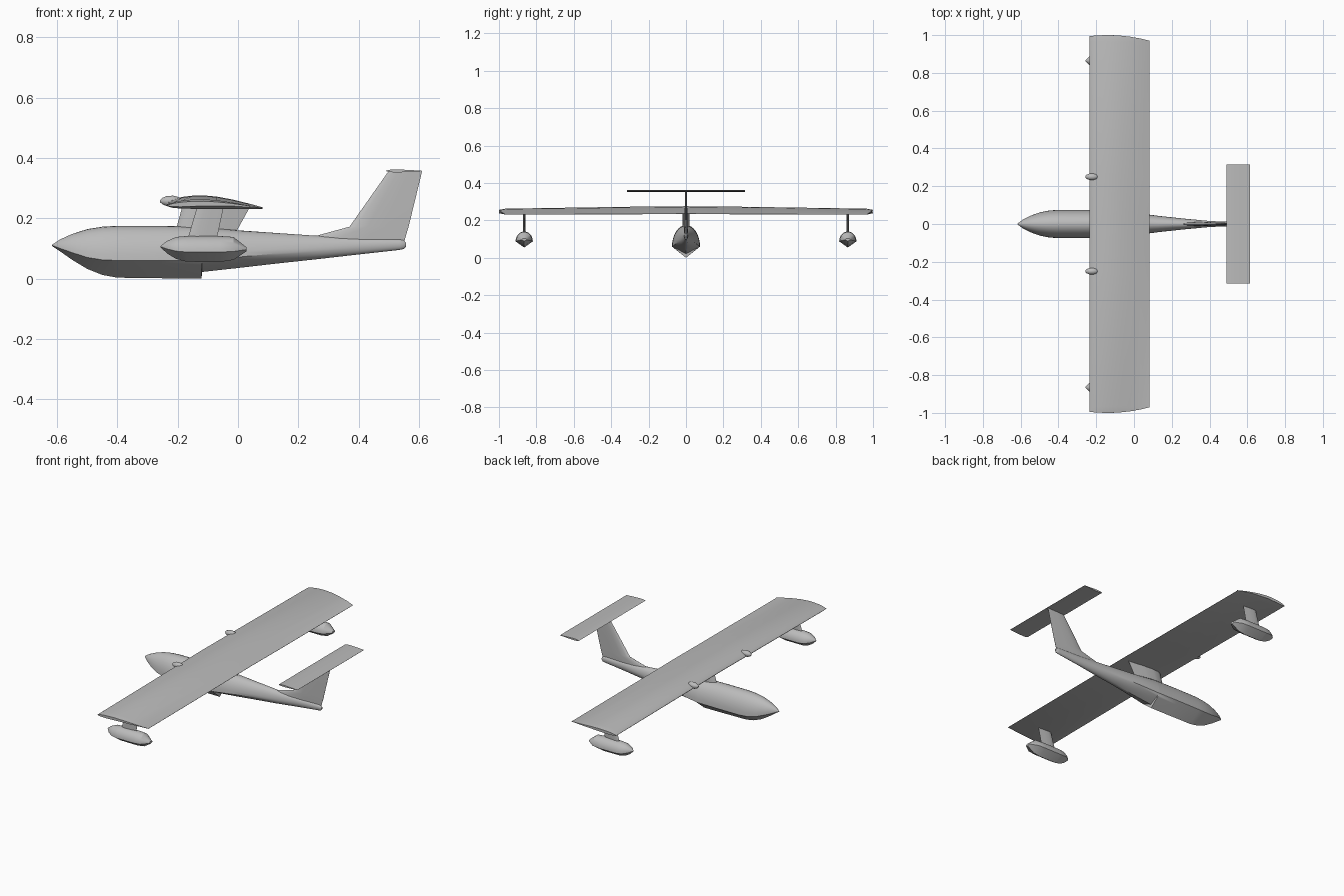
import bpy, bmesh
from math import sin, cos, pi, radians

if "Cube" in bpy.data.objects:
    bpy.data.objects.remove(bpy.data.objects["Cube"], do_unlink=True)

grey = bpy.data.materials.new("light grey")
grey.use_nodes = True
grey.diffuse_color = (0.5, 0.5, 0.5, 1)
grey.node_tree.nodes["Principled BSDF"].inputs["Base Color"].default_value = (0.5, 0.5, 0.5, 1)


def loft(name, rings, angle=30):
    """Skin a list of equal-length point rings and cap both ends."""
    bm = bmesh.new()
    rows = [[bm.verts.new(p) for p in ring] for ring in rings]
    n = len(rows[0])
    for a, b in zip(rows, rows[1:]):
        for i in range(n):
            j = (i + 1) % n
            bm.faces.new((a[i], a[j], b[j], b[i]))
    bm.faces.new(rows[0])
    bm.faces.new(rows[-1])
    bmesh.ops.remove_doubles(bm, verts=bm.verts[:], dist=0.0002)
    bmesh.ops.recalc_face_normals(bm, faces=bm.faces[:])
    mesh = bpy.data.meshes.new(name)
    bm.to_mesh(mesh)
    bm.free()
    mesh.materials.append(grey)
    obj = bpy.data.objects.new(name, mesh)
    bpy.context.collection.objects.link(obj)
    bpy.ops.object.select_all(action='DESELECT')
    obj.select_set(True)
    bpy.context.view_layer.objects.active = obj
    bpy.ops.object.shade_smooth_by_angle(angle=radians(angle))
    return obj


def hull_ring(x, w, top, chine, keel, roundness=0.0, y0=0.0, steps=16):
    """Arched deck above the chine, V bottom below it (blended to round)."""
    ring = []
    for i in range(steps + 1):
        a = pi * i / steps
        ring.append((x, y0 + w * cos(a), chine + (top - chine) * sin(a)))
    for i in range(1, steps):
        t = i / steps
        vy, vz = 2 * t - 1, 1 - abs(2 * t - 1)
        ry, rz = -cos(pi * t), sin(pi * t)
        y = vy + (ry - vy) * roundness
        z = vz + (rz - vz) * roundness
        ring.append((x, y0 + w * y, chine - (chine - keel) * z))
    return ring


# Flying-boat hull with a step, tapering into the tail boom
loft("hull", [hull_ring(*s) for s in (
    (-0.617, 0.002, 0.112, 0.110, 0.108),
    (-0.59, 0.022, 0.130, 0.100, 0.090),
    (-0.55, 0.043, 0.148, 0.086, 0.062),
    (-0.50, 0.061, 0.164, 0.070, 0.032),
    (-0.45, 0.071, 0.172, 0.062, 0.012),
    (-0.40, 0.075, 0.175, 0.060, 0.003),
    (-0.25, 0.075, 0.175, 0.060, 0.001),
    (-0.121, 0.073, 0.172, 0.060, 0.000),
    (-0.119, 0.073, 0.172, 0.060, 0.022),
    (0.0, 0.060, 0.160, 0.071, 0.035, 0.3),
    (0.13, 0.043, 0.151, 0.084, 0.050, 0.6),
    (0.26, 0.029, 0.142, 0.095, 0.064, 0.9),
    (0.40, 0.016, 0.134, 0.107, 0.080, 1.0),
    (0.535, 0.010, 0.130, 0.113, 0.095, 1.0),
    (0.55, 0.008, 0.127, 0.113, 0.098, 1.0),
    (0.557, 0.004, 0.119, 0.113, 0.106, 1.0))])

# Wing-tip floats
for side, label in ((1, "back"), (-1, "front")):
    loft("float_" + label, [hull_ring(*s, 0.0, side * 0.865) for s in (
        (-0.257, 0.002, 0.108, 0.106, 0.104),
        (-0.235, 0.025, 0.125, 0.098, 0.083),
        (-0.205, 0.042, 0.138, 0.091, 0.065),
        (-0.17, 0.046, 0.141, 0.088, 0.056),
        (-0.06, 0.046, 0.141, 0.088, 0.055),
        (-0.015, 0.042, 0.138, 0.090, 0.062),
        (0.028, 0.014, 0.104, 0.096, 0.090))])

# Main wing: cambered section with upswept tips
UPPER = ((0, .38), (.02, .52), (.07, .70), (.16, .88), (.27, .98), (.38, 1),
         (.52, .90), (.68, .67), (.85, .35), (1, .03))
LOWER = ((1, 0), (.7, 0), (.4, 0), (.15, .03), (.05, .13), (.01, .26))


def wing_ring(y, base, height, tip=False):
    ring = []
    for k, (u, v) in enumerate(UPPER + LOWER):
        yy = y
        if tip:
            yy = (1 - 0.06 * (u - 0.3) ** 2) * (1 if y > 0 else -1)
            # the underside curls up toward the upper skin
            v = v * 0.9 if k < len(UPPER) else 0.3 * sin(pi * (1 - u)) + v
        ring.append((-0.235 + 0.317 * u, yy, base + height * v))
    return ring


loft("wing", [wing_ring(-1, 0.234, 0.025, True), wing_ring(-0.965, 0.231, 0.032),
              wing_ring(-0.25, 0.233, 0.041), wing_ring(0, 0.235, 0.041),
              wing_ring(0.25, 0.233, 0.041), wing_ring(0.965, 0.231, 0.032),
              wing_ring(1, 0.234, 0.025, True)])


def foil(le, te, thick):
    """Symmetric section as (chordwise position, offset) pairs."""
    shape = ((0, 0), (.03, .4), (.12, .8), (.3, 1), (.6, .7), (1, .06))
    loop = list(shape) + [(u, -v) for u, v in reversed(shape[1:])]
    return [(le + (te - le) * u, thick / 2 * v) for u, v in loop]


def upright(name, stations, y0=0.0):
    loft(name, [[(x, y0 + d, z) for x, d in foil(le, te, t)]
                for z, le, te, t in stations], 35)


# Tail fin with dorsal fillet, and the stabiliser on top
upright("tail_fin", ((0.115, 0.20, 0.55, 0.02), (0.142, 0.26, 0.557, 0.02),
                     (0.172, 0.37, 0.566, 0.018), (0.357, 0.5, 0.611, 0.009)))
loft("stabiliser", [[(x, y, 0.357 + d) for x, d in foil(0.49, 0.615, 0.01)]
                    for y in (-0.315, 0.315)], 35)

# Wing pylon and float struts
upright("wing_pylon", ((0.13, -0.215, -0.02, 0.04), (0.245, -0.183, 0.044, 0.036)))
for side, label in ((1, "back"), (-1, "front")):
    upright("float_strut_" + label, ((0.125, -0.169, -0.072, 0.012),
                                     (0.24, -0.135, -0.047, 0.012)), side * 0.865)

# Engine nacelles on the leading edge
for side, label in ((1, "back"), (-1, "front")):
    loft("nacelle_" + label, [
        [(x, side * 0.25 + r * cos(a), 0.257 + r * sin(a))
         for a in (2 * pi * i / 16 for i in range(16))]
        for x, r in ((-0.258, 0.004), (-0.25, 0.011), (-0.236, 0.017),
                     (-0.215, 0.018), (-0.2, 0.014), (-0.185, 0.004))])
